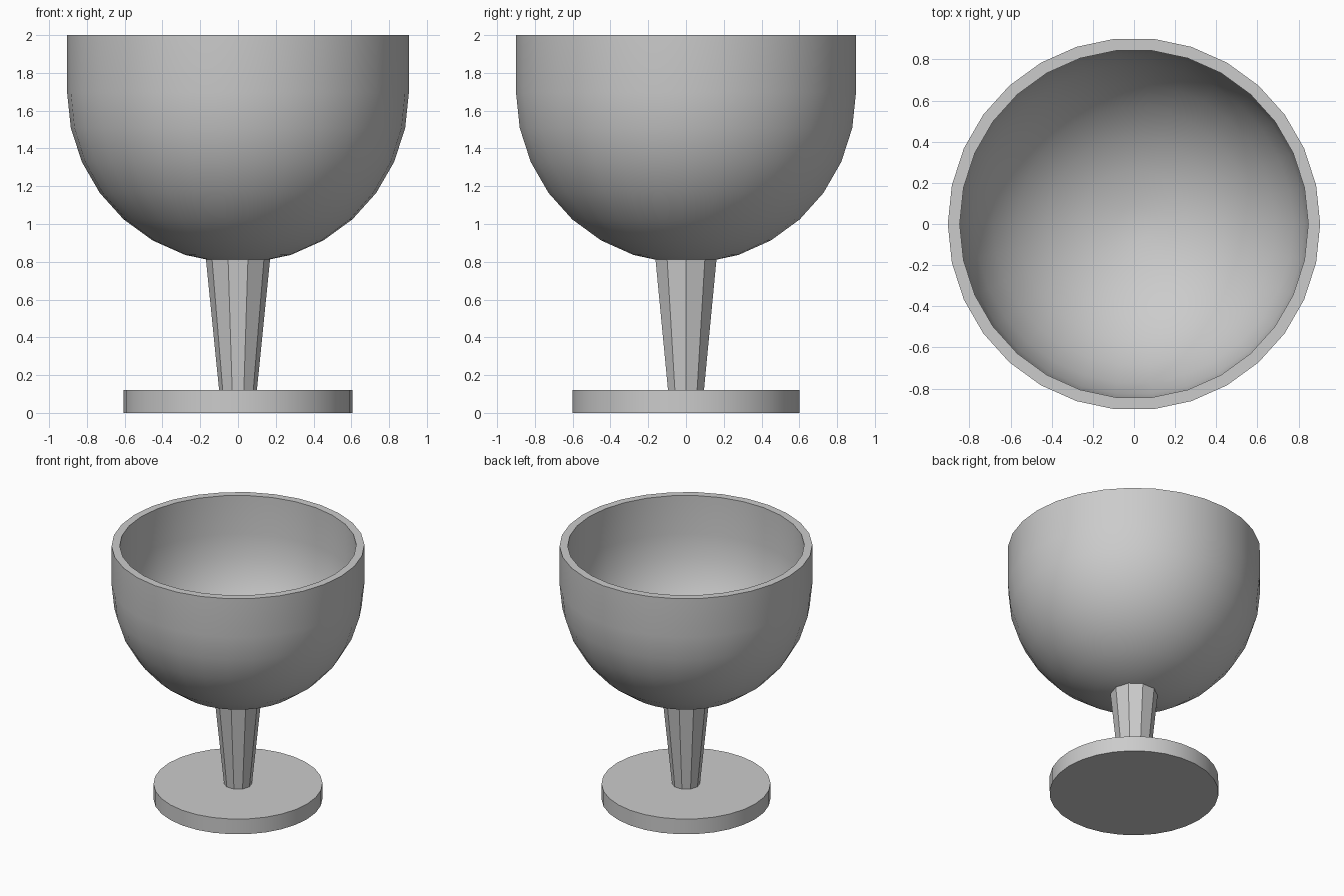
import bpy
import bmesh
from math import cos, sin, radians, pi

cube = bpy.data.objects.get("Cube")
if cube:
    bpy.data.objects.remove(cube, do_unlink=True)

GREY = (0.6, 0.6, 0.6, 1.0)
grey = bpy.data.materials.new("plain grey")
grey.use_nodes = True
grey.diffuse_color = GREY
grey.node_tree.nodes["Principled BSDF"].inputs["Base Color"].default_value = GREY


def lathe(name, profile, sides):
    """Revolve a closed (radius, z) profile around the z axis."""
    bm = bmesh.new()
    verts = [bm.verts.new((r, 0, z)) for r, z in profile]
    edges = [bm.edges.new(pair) for pair in zip(verts, verts[1:])]
    bmesh.ops.spin(bm, geom=verts + edges, cent=(0, 0, 0), axis=(0, 0, 1),
                   angle=2 * pi, steps=sides, use_duplicate=False)
    bmesh.ops.remove_doubles(bm, verts=bm.verts, dist=0.0005)
    bmesh.ops.recalc_face_normals(bm, faces=bm.faces)
    mesh = bpy.data.meshes.new(name)
    bm.to_mesh(mesh)
    bm.free()
    mesh.materials.append(grey)
    obj = bpy.data.objects.new(name, mesh)
    bpy.context.collection.objects.link(obj)
    bpy.ops.object.select_all(action='DESELECT')
    obj.select_set(True)
    bpy.context.view_layer.objects.active = obj
    bpy.ops.object.shade_smooth_by_angle(angle=radians(30))
    return obj


def bowl_wall(radius, centre=1.697, top=2.0):
    """Hemisphere rings from the pole up, continued straight to the rim."""
    rings = [(radius * cos(radians(a)), centre - radius * sin(radians(a)))
             for a in range(84, -1, -12)]
    return [(0, centre - radius)] + rings + [(radius, top)]


# Round foot
lathe("foot", [(0, 0), (0.605, 0), (0.605, 0.12), (0, 0.12)], 30)

# Faceted stem, widening upwards into the bowl wall
lathe("stem", [(0, 0.11), (0.099, 0.11), (0.171, 0.825), (0, 0.825)], 10)

# Hollow bowl with a flat rim
lathe("bowl", bowl_wall(0.905) + bowl_wall(0.847)[::-1], 30)
